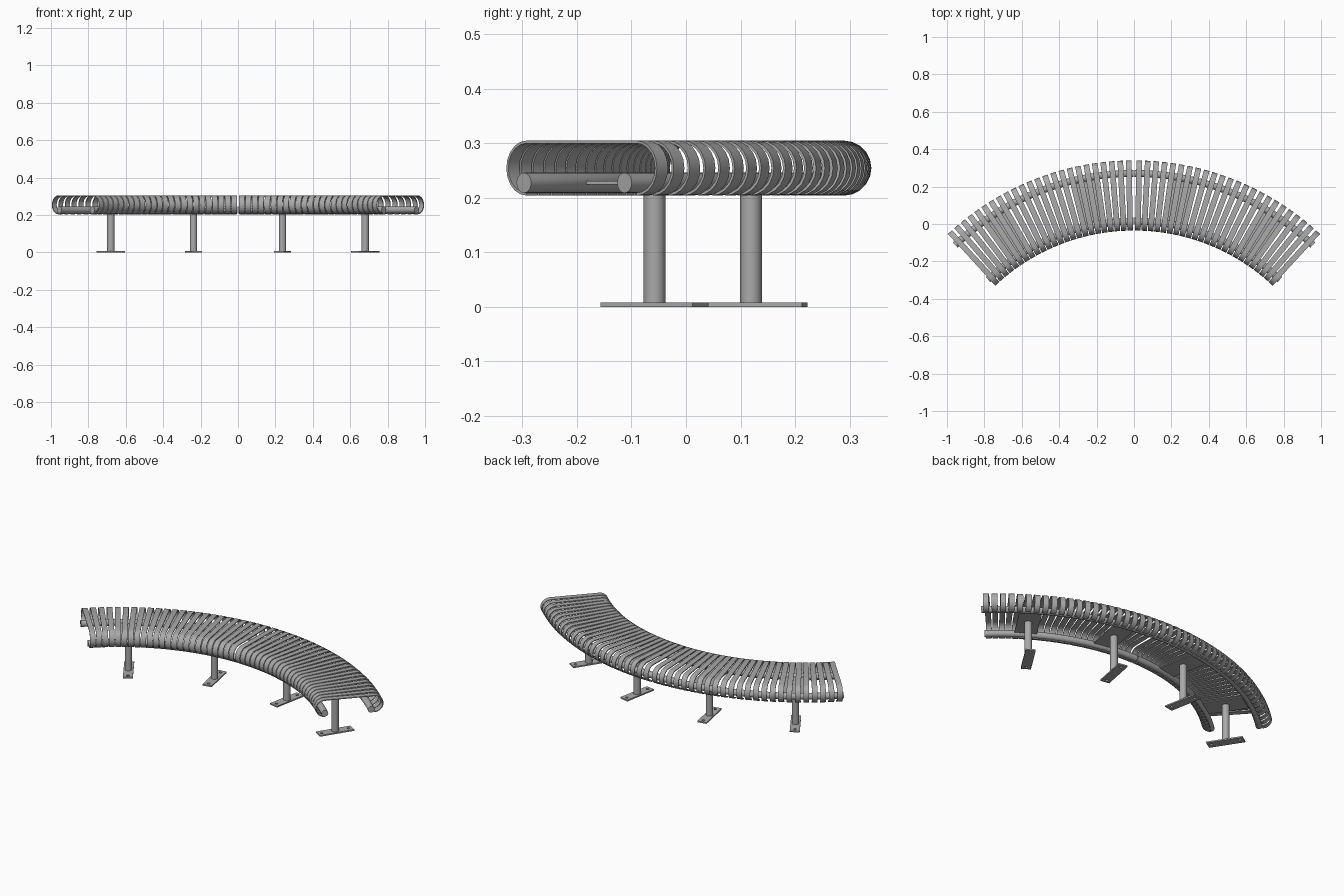
import bpy
import bmesh
import math
from mathutils import Matrix, Vector

cube = bpy.data.objects.get("Cube")
if cube:
    bpy.data.objects.remove(cube, do_unlink=True)

# Bench layout: an arc about a point in front of the bench
CENTRE_Y = -1.115
INNER, OUTER = 1.08, 1.455
TOP, BOTTOM = 0.305, 0.204
BEND = (TOP - BOTTOM) / 2
RAIL_RADII = (1.13, 1.385)
LEG_RADIUS = 1.257
HALF_ANGLE = 43.65
SLATS = 24

steel = bpy.data.materials.new("grey_steel")
steel.use_nodes = True
steel.diffuse_color = (0.4, 0.4, 0.4, 1)
steel.node_tree.nodes["Principled BSDF"].inputs["Base Color"].default_value = (0.4, 0.4, 0.4, 1)


def place(angle, radius=0.0):
    """Matrix whose local y points outward along the arc at an angle from the middle."""
    return (Matrix.Translation((0, CENTRE_Y, 0))
            @ Matrix.Rotation(-math.radians(angle), 4, 'Z')
            @ Matrix.Translation((0, radius, 0)))


def finish(bm, name, smooth=True):
    bmesh.ops.recalc_face_normals(bm, faces=bm.faces)
    mesh = bpy.data.meshes.new(name)
    bm.to_mesh(mesh)
    bm.free()
    mesh.materials.append(steel)
    obj = bpy.data.objects.new(name, mesh)
    bpy.context.collection.objects.link(obj)
    if smooth:
        bpy.ops.object.select_all(action='DESELECT')
        obj.select_set(True)
        bpy.context.view_layer.objects.active = obj
        bpy.ops.object.shade_smooth_by_angle(angle=math.radians(35))
    return obj


def loft(bm, rings, closed_ends=True):
    """Skin a list of point rings into a tube with capped ends."""
    loops = [[bm.verts.new(p) for p in ring] for ring in rings]
    for a, b in zip(loops, loops[1:]):
        for i in range(len(a)):
            j = (i + 1) % len(a)
            bm.faces.new((a[i], a[j], b[j], b[i]))
    bm.faces.new(loops[0])
    bm.faces.new(loops[-1])


def add_box(bm, matrix, size, z):
    scale = Matrix.Diagonal((*size, 1))
    bmesh.ops.create_cube(bm, size=1, matrix=matrix @ Matrix.Translation((0, 0, z)) @ scale)


def add_cylinder(bm, matrix, radius, low, high, sides=24):
    bmesh.ops.create_cone(bm, cap_ends=True, segments=sides, radius1=radius, radius2=radius,
                          depth=high - low,
                          matrix=matrix @ Matrix.Translation((0, 0, (low + high) / 2)))


def slat_rings(width=0.03, thickness=0.005, steps=10):
    """Flat bar bent down and under at both ends."""
    mid_z = (TOP + BOTTOM) / 2
    rings = []
    for centre, start in ((INNER + BEND, 270), (OUTER - BEND, 90)):
        for i in range(steps + 1):
            a = math.radians(start - 180 * i / steps)
            out = Vector((0, math.cos(a), math.sin(a)))
            base = Vector((0, centre, mid_z))
            rings.append([base + out * r + Vector((x, 0, 0))
                          for r, x in ((BEND, -width / 2), (BEND, width / 2),
                                       (BEND - thickness, width / 2),
                                       (BEND - thickness, -width / 2))])
    return rings


# Seat slats, two mirrored runs with a narrow joint in the middle
first, last = 1.1, 42.55
profile = slat_rings()
for side, label in ((1, "left"), (-1, "right")):
    bm = bmesh.new()
    for k in range(SLATS):
        m = place(side * (first + (last - first) * k / (SLATS - 1)))
        loft(bm, [[m @ p for p in ring] for ring in profile])
    finish(bm, label + "_seat_slats")

    # Round rails resting in the slat hooks
    for radius, rail in zip(RAIL_RADII, ("front", "back")):
        bm = bmesh.new()
        rings = []
        for i in range(33):
            m = place(side * (0.12 + (HALF_ANGLE - 0.12) * i / 32), radius)
            rings.append([m @ Vector((0, 0.0185 * math.cos(t), 0.2275 + 0.0185 * math.sin(t)))
                          for t in (math.tau * s / 20 for s in range(20))])
        loft(bm, rings)
        finish(bm, f"{label}_{rail}_rail")

    # Supports: foot plate with bolt holes, post and tie plate under the slats
    for n, fraction in enumerate((0.25, 0.75), 1):
        m = place(side * HALF_ANGLE * fraction, LEG_RADIUS)

        bm = bmesh.new()
        add_cylinder(bm, m, 0.02, 0.008, 0.225)
        finish(bm, f"{label}_post_{n}")

        bm = bmesh.new()
        add_box(bm, m, (0.12, RAIL_RADII[1] - RAIL_RADII[0], 0.006), 0.2275)
        finish(bm, f"{label}_tie_plate_{n}", False)

        bm = bmesh.new()
        for end in (-1, 1):
            add_cylinder(bm, m @ Matrix.Translation((0, end * 0.078, 0)), 0.008, -0.02, 0.03, 16)
        cutter = finish(bm, f"{label}_bolt_hole_cutter_{n}", False)
        cutter.hide_render = True
        cutter.hide_set(True)

        bm = bmesh.new()
        add_box(bm, m, (0.054, 0.2, 0.008), 0.004)
        foot = finish(bm, f"{label}_foot_plate_{n}", False)
        holes = foot.modifiers.new("bolt_holes", 'BOOLEAN')
        holes.operation = 'DIFFERENCE'
        holes.solver = 'EXACT'
        holes.object = cutter
